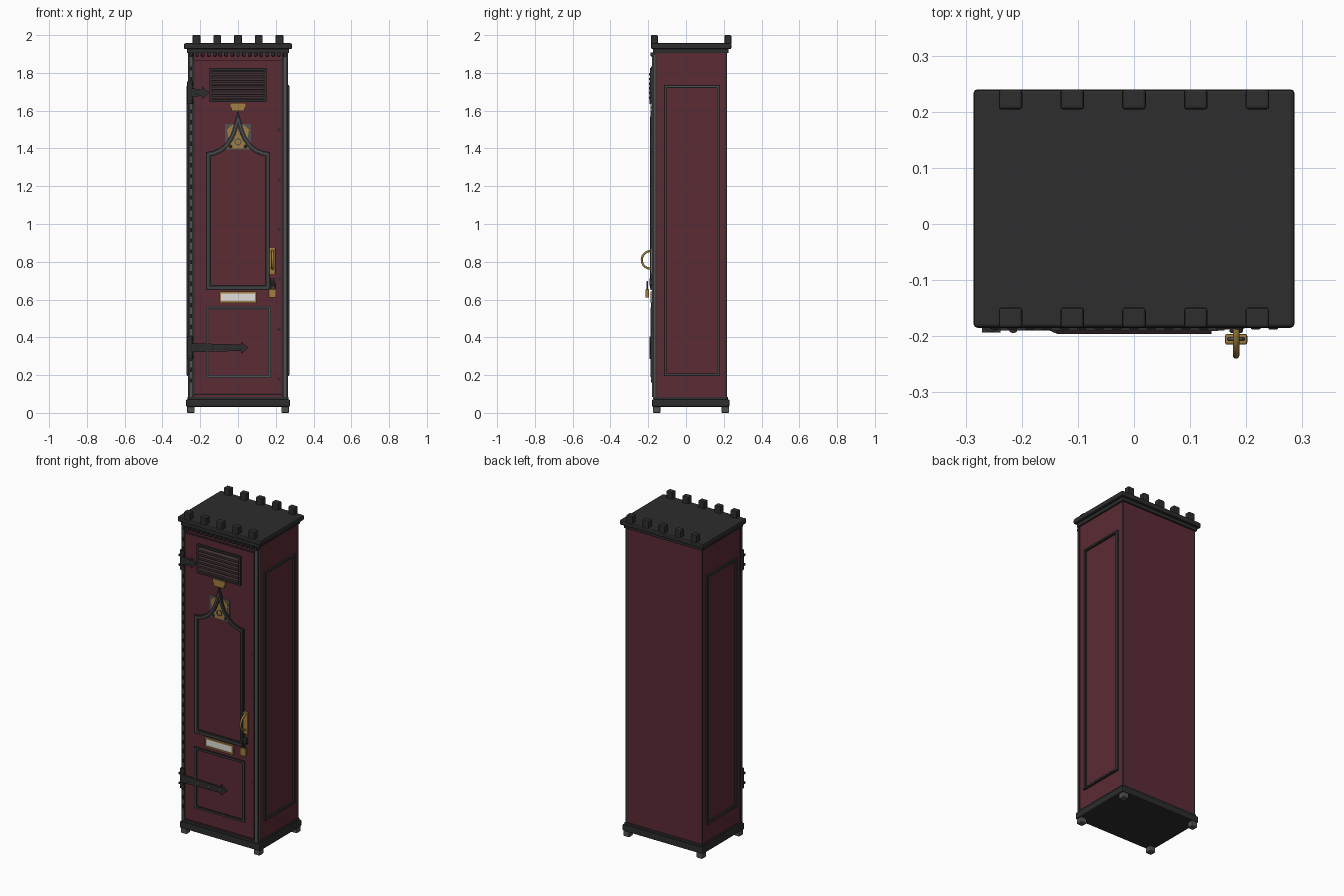
import bpy, bmesh, math
from mathutils import Vector

if "Cube" in bpy.data.objects:
    bpy.data.objects.remove(bpy.data.objects["Cube"])


def material(name, r, g, b):
    m = bpy.data.materials.new(name)
    m.diffuse_color = (r, g, b, 1)
    m.use_nodes = True
    m.node_tree.nodes["Principled BSDF"].inputs["Base Color"].default_value = m.diffuse_color
    return m


MAROON = material("maroon paint", 0.105, 0.024, 0.035)
BLACK = material("black iron", 0.026, 0.026, 0.026)
GREY = material("grey steel", 0.085, 0.085, 0.088)
SLAT = material("dark slat", 0.05, 0.028, 0.032)
GOLD = material("brass", 0.36, 0.21, 0.05)
WHITE = material("label white", 0.75, 0.73, 0.70)


def finish(name, bm, mat, bevel=0.0):
    bmesh.ops.recalc_face_normals(bm, faces=bm.faces)
    me = bpy.data.meshes.new(name)
    bm.to_mesh(me)
    bm.free()
    me.materials.append(mat)
    ob = bpy.data.objects.new(name, me)
    bpy.context.collection.objects.link(ob)
    if bevel:
        mod = ob.modifiers.new("bevel", "BEVEL")
        mod.width, mod.segments = bevel, 2
    return ob


def box(name, x, y, z, mat, bevel=0.0):
    bm = bmesh.new()
    bmesh.ops.create_cube(bm, size=1)
    for v in bm.verts:
        v.co = [(r[0] + r[1]) / 2 + c * (r[1] - r[0]) for c, r in zip(v.co, (x, y, z))]
    return finish(name, bm, mat, bevel)


def inset(pts, d):
    """Move a closed counter-clockwise outline inwards by d."""
    out, n = [], len(pts)
    for i in range(n):
        p, a, b = (Vector(pts[k]) for k in (i, i - 1, (i + 1) % n))
        e1, e2 = (p - a).normalized(), (b - p).normalized()
        n1, n2 = Vector((-e1.y, e1.x)), Vector((-e2.y, e2.x))
        m = (n1 + n2).normalized()
        out.append(tuple(p + m * (d / max(m.dot(n1), 0.15))))
    return out


def place(a, z, depth, side):
    return (depth, a, z) if side else (a, depth, z)


def ring(name, pts, width, d0, d1, mat, side=False):
    """Raised border following an outline, from depth d0 to d1."""
    bm = bmesh.new()
    inner = inset(pts, width)
    loops = [[bm.verts.new(place(a, z, d, side)) for a, z in p]
             for p, d in ((pts, d0), (pts, d1), (inner, d1), (inner, d0))]
    n = len(pts)
    for k in range(4):
        A, B = loops[k], loops[(k + 1) % 4]
        for i in range(n):
            j = (i + 1) % n
            bm.faces.new((A[i], A[j], B[j], B[i]))
    return finish(name, bm, mat)


def plate(name, pts, d0, d1, mat):
    """Flat plate on the front with the given outline."""
    bm = bmesh.new()
    A, B = ([bm.verts.new((x, d, z)) for x, z in pts] for d in (d0, d1))
    bm.faces.new(A)
    bm.faces.new(B)
    for i in range(len(pts)):
        j = (i + 1) % len(pts)
        bm.faces.new((A[i], A[j], B[j], B[i]))
    return finish(name, bm, mat)


def rect(a0, a1, z0, z1):
    return [(a0, z0), (a1, z0), (a1, z1), (a0, z1)]


def tube(name, pts, radius, mat):
    cu = bpy.data.curves.new(name, "CURVE")
    cu.dimensions = "3D"
    cu.bevel_depth, cu.bevel_resolution, cu.use_fill_caps = radius, 3, True
    sp = cu.splines.new("POLY")
    sp.points.add(len(pts) - 1)
    for q, p in zip(sp.points, pts):
        q.co = (*p, 1)
    tmp = bpy.data.objects.new(name + "_path", cu)
    me = bpy.data.meshes.new_from_object(tmp)
    bpy.data.objects.remove(tmp)
    me.materials.clear()
    me.materials.append(mat)
    me.shade_smooth()
    ob = bpy.data.objects.new(name, me)
    bpy.context.collection.objects.link(ob)


def rivet(name, x, y, z, r=0.006, mat=GREY):
    bm = bmesh.new()
    bmesh.ops.create_uvsphere(bm, u_segments=10, v_segments=6, radius=r)
    for v in bm.verts:
        v.co = (v.co.x + x, v.co.y * 0.6 + y, v.co.z + z)
    for f in bm.faces:
        f.smooth = True
    finish(name, bm, mat)


# Cabinet body, base, feet and roof
box("body", (-0.26, 0.26), (-0.167, 0.215), (0.07, 1.91), MAROON)
box("base", (-0.275, 0.275), (-0.18, 0.23), (0.032, 0.072), BLACK, 0.006)
box("base_moulding", (-0.267, 0.267), (-0.174, 0.222), (0.07, 0.085), BLACK, 0.004)
box("cornice", (-0.27, 0.27), (-0.176, 0.225), (1.905, 1.93), BLACK, 0.004)
box("roof", (-0.286, 0.286), (-0.185, 0.24), (1.926, 1.957), BLACK, 0.007)
for sx in (-1, 1):
    for y in (-0.155, 0.208):
        box("foot", (sx * 0.25 - 0.02, sx * 0.25 + 0.02), (y - 0.02, y + 0.02), (0, 0.034), GREY, 0.005)
for i in range(5):
    x = (i - 2) * 0.11
    for y in (-0.167, 0.222):
        box("battlement", (x - 0.021, x + 0.021), (y - 0.018, y + 0.018), (1.95, 2.0), BLACK, 0.005)
for i in range(17):
    x = (i - 8) * 0.031
    box("dentil", (x - 0.009, x + 0.009), (-0.188, -0.165), (1.888, 1.908), BLACK, 0.003)

# Corner trims and side panels
for sx in (-1, 1):
    def span(a, b):
        return tuple(sorted((sx * a, sx * b)))
    box("front_corner_iron", span(0.234, 0.264), (-0.175, -0.157), (0.085, 1.905), BLACK)
    box("front_corner_steel", span(0.243, 0.254), (-0.179, -0.17), (0.085, 1.895), GREY)
    box("front_corner_side_steel", span(0.25, 0.2655), (-0.172, -0.162), (0.085, 1.895), GREY)
    box("back_corner_trim", span(0.254, 0.263), (0.208, 0.2165), (0.085, 1.905), BLACK)
    panel = rect(-0.117, 0.177, 0.195, 1.735)
    ring("side_panel_frame", panel, 0.014, sx * 0.255, sx * 0.271, BLACK, True)
    ring("side_panel_line", inset(panel, 0.005), 0.004, sx * 0.26, sx * 0.273, GREY, True)

# Door leaf
D = -0.179
box("door", (-0.231, 0.231), (D, -0.16), (0.1, 1.865), MAROON, 0.002)
ring("door_gap", rect(-0.235, 0.235, 0.096, 1.869), 0.004, -0.16, -0.1775, BLACK)
for i in range(6):
    rivet("door_rivet", 0.217, D, 0.18 + i * 0.264)
for i in range(30):
    z = 0.16 + i * 0.057
    box("hinge_side_stud", (-0.254, -0.243), (-0.184, -0.175), (z, z + 0.022), BLACK)

# Louvred vent
ring("vent_frame", rect(-0.15, 0.15, 1.645, 1.825), 0.013, -0.17, -0.191, BLACK)
box("vent_back", (-0.14, 0.14), (-0.181, -0.17), (1.655, 1.815), BLACK)
for i in range(6):
    z = 1.668 + i * 0.0245
    ob = box("vent_slat", (-0.138, 0.138), (-0.196, -0.178), (z, z + 0.013), SLAT)
    for v in ob.data.vertices:            # slope every slat downwards
        v.co.z -= 0.006 if v.co.y < -0.19 else -0.006

# Brass badge under the vent
plate("badge", [(-0.034, 1.597), (0.034, 1.597), (0.036, 1.615), (0.043, 1.62), (0.043, 1.64),
                (-0.043, 1.64), (-0.043, 1.62), (-0.036, 1.615)], D, -0.189, GOLD)

# Pointed arch frame with ornament behind its tip
half = [(0.17, 1.38), (0.135, 1.386), (0.1, 1.4), (0.07, 1.425), (0.046, 1.46),
        (0.03, 1.5), (0.018, 1.54)]
arch = [(-0.17, 0.65), (0.17, 0.65)] + half + [(0, 1.6)] + [(-x, z) for x, z in reversed(half)]
ring("arch_frame", arch, 0.026, -0.17, -0.187, BLACK)
ring("arch_frame_line", inset(arch, 0.009), 0.006, -0.17, -0.1895, GREY)
plate("ornament_back", rect(-0.07, 0.07, 1.395, 1.53), -0.17, -0.181, GREY)
plate("ornament_brass", [(-0.062, 1.4), (0.062, 1.4), (0.05, 1.45), (0.058, 1.5), (0.03, 1.525),
                         (-0.03, 1.525), (-0.058, 1.5), (-0.05, 1.45)], -0.17, -0.183, GOLD)
ring("ornament_scroll", [(0.02 * math.cos(t * math.pi / 6), 1.435 + 0.02 * math.sin(t * math.pi / 6))
                         for t in range(12)], 0.006, -0.18, -0.187, GREY)
for sx in (-1, 1):
    for x, z in ((0.04, 1.41), (0.02, 1.475)):
        rivet("ornament_bead", sx * x, -0.183, z, 0.009, BLACK)

# Lower door panel
lower = rect(-0.17, 0.174, 0.185, 0.563)
ring("lower_panel_frame", lower, 0.015, -0.17, -0.186, BLACK)
ring("lower_panel_line", inset(lower, 0.005), 0.004, -0.17, -0.188, GREY)

# Label holder
ring("label_holder", rect(-0.098, 0.098, 0.583, 0.642), 0.009, -0.17, -0.189, GOLD)
box("label", (-0.09, 0.09), (-0.184, -0.17), (0.591, 0.634), WHITE)

# Hinges: knuckles on the left edge with iron straps
for zc, tip in ((1.695, -0.15), (0.345, 0.055)):
    bm = bmesh.new()
    bmesh.ops.create_cone(bm, cap_ends=True, segments=16, radius1=0.015, radius2=0.015, depth=0.12)
    for v in bm.verts:
        v.co += Vector((-0.254, -0.177, zc))
    finish("hinge_knuckle", bm, BLACK)
    for k in (-0.03, 0.03):
        box("knuckle_band", (-0.271, -0.238), (-0.193, -0.165), (zc + k - 0.006, zc + k + 0.006), BLACK)
    t = tip - 0.04
    plate("hinge_strap", [(-0.255, zc - 0.024), (t, zc - 0.017), (t, zc - 0.033), (tip, zc),
                          (t, zc + 0.033), (t, zc + 0.017), (-0.255, zc + 0.024)], -0.175, -0.19, BLACK)
    x = -0.215
    while x < tip - 0.01:
        rivet("strap_rivet", x, -0.19, zc, 0.007)
        x += 0.075

# Door pull
X = 0.182
box("handle_plate", (X - 0.016, X + 0.016), (-0.187, -0.17), (0.735, 0.873), GOLD, 0.004)
arc = [(X, -0.186 - 0.048 * math.sin(math.pi * i / 16), 0.81 + 0.047 * math.cos(math.pi * i / 16))
       for i in range(17)]
tube("handle", arc, 0.006, GOLD)

# Hasp and padlock
box("hasp", (X - 0.012, X + 0.012), (-0.194, -0.17), (0.675, 0.712), BLACK, 0.003)
loop = [(X + 0.012 * math.cos(math.pi * i / 10), -0.205, 0.68 + 0.014 * math.sin(math.pi * i / 10))
        for i in range(11)]
tube("padlock_shackle", [(X + 0.012, -0.205, 0.65)] + loop + [(X - 0.012, -0.205, 0.65)], 0.004, GREY)
box("padlock", (X - 0.02, X + 0.02), (-0.215, -0.196), (0.61, 0.655), GOLD, 0.004)
